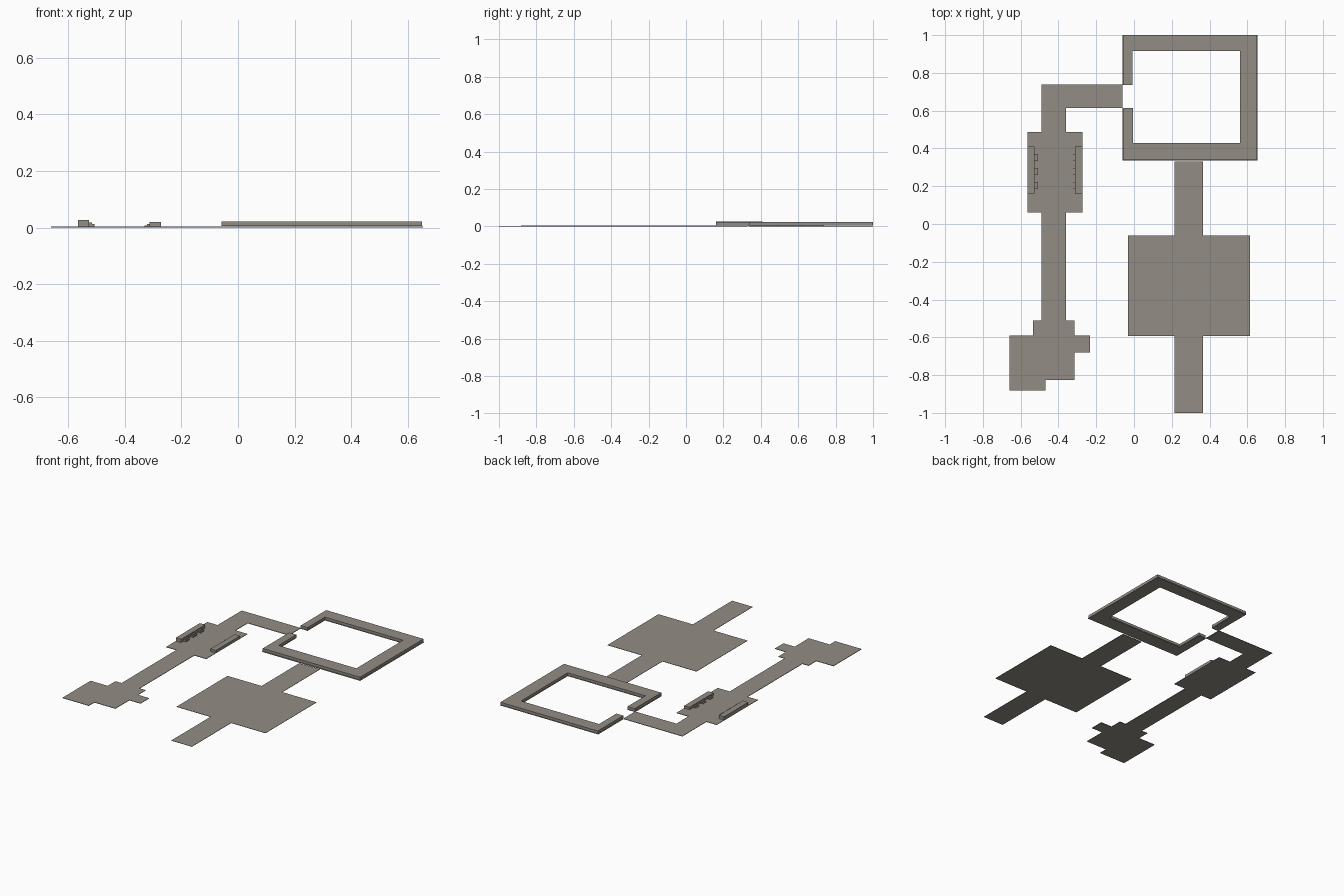
import bpy, bmesh

if "Cube" in bpy.data.objects:
    bpy.data.objects.remove(bpy.data.objects["Cube"])

stone = bpy.data.materials.new("warm grey stone")
stone.diffuse_color = (0.29, 0.268, 0.235, 1)
stone.use_nodes = True
stone.node_tree.nodes["Principled BSDF"].inputs["Base Color"].default_value = stone.diffuse_color


def prism(name, outlines):
    """Join straight extrusions; each entry is (outline, bottom, top)."""
    bm = bmesh.new()
    for pts, z0, z1 in outlines:
        face = bm.faces.new([bm.verts.new((x, y, z0)) for x, y in pts])
        face.normal_update()
        if face.normal.z < 0:
            face.normal_flip()
        out = bmesh.ops.extrude_face_region(bm, geom=[face], use_keep_orig=True)
        verts = [g for g in out["geom"] if isinstance(g, bmesh.types.BMVert)]
        bmesh.ops.translate(bm, verts=verts, vec=(0, 0, z1 - z0))
    bmesh.ops.recalc_face_normals(bm, faces=bm.faces)
    me = bpy.data.meshes.new(name)
    bm.to_mesh(me)
    bm.free()
    me.materials.append(stone)
    ob = bpy.data.objects.new(name, me)
    bpy.context.collection.objects.link(ob)
    return ob


def rect(x0, x1, y0, y1):
    return [(x0, y0), (x1, y0), (x1, y1), (x0, y1)]


# Square walkway with a gap facing the left path, on a thin footing
def walkway(g):
    return [(-0.058 - g, 0.735), (-0.058 - g, 1.0), (0.65 + g, 1.0),
            (0.65 + g, 0.34 - g), (-0.058 - g, 0.34 - g), (-0.058 - g, 0.615),
            (-0.005, 0.615), (-0.005, 0.43), (0.56, 0.43), (0.56, 0.915),
            (-0.008, 0.915), (-0.008, 0.735)]


prism("walkway_footing", [(walkway(0.003), 0, 0.003)])
prism("raised_walkway", [(walkway(0), 0.005, 0.022)])

# Right floor: large room with a corridor at both ends
prism("right_floor", [([
    (0.215, 0.33), (0.365, 0.33), (0.365, -0.062), (0.615, -0.062),
    (0.615, -0.592), (0.365, -0.592), (0.365, -1.0), (0.215, -1.0),
    (0.215, -0.592), (-0.033, -0.592), (-0.033, -0.062), (0.215, -0.062)],
    0, 0.002)])

# Left floor: bent corridor, middle room and stepped end room
prism("left_floor", [([
    (-0.06, 0.738), (-0.06, 0.615), (-0.36, 0.615), (-0.36, 0.488),
    (-0.273, 0.488), (-0.273, 0.06), (-0.36, 0.06), (-0.36, -0.51),
    (-0.315, -0.51), (-0.315, -0.59), (-0.233, -0.59), (-0.233, -0.68),
    (-0.315, -0.68), (-0.315, -0.825), (-0.468, -0.825), (-0.468, -0.882),
    (-0.66, -0.882), (-0.66, -0.59), (-0.535, -0.59), (-0.535, -0.51),
    (-0.49, -0.51), (-0.49, 0.06), (-0.565, 0.06), (-0.565, 0.488),
    (-0.49, 0.488), (-0.49, 0.738)], 0.001, 0.004)])

# Side platforms, each with three small two-step stairs facing inward
for side, edge, inward, top in (("left", -0.565, 1, 0.026), ("right", -0.273, -1, 0.020)):
    def span(a, b):
        return sorted((edge + inward * a, edge + inward * b))
    prism(side + "_platform", [(rect(*span(0, 0.039), 0.16, 0.41), 0.004, top)])
    steps = []
    for y in (0.185, 0.26, 0.333):
        steps.append((rect(*span(0.039, 0.049), y, y + 0.037), 0.004, top - 0.008))
        steps.append((rect(*span(0.049, 0.058), y, y + 0.037), 0.004, top - 0.013))
    prism(side + "_steps", steps)
